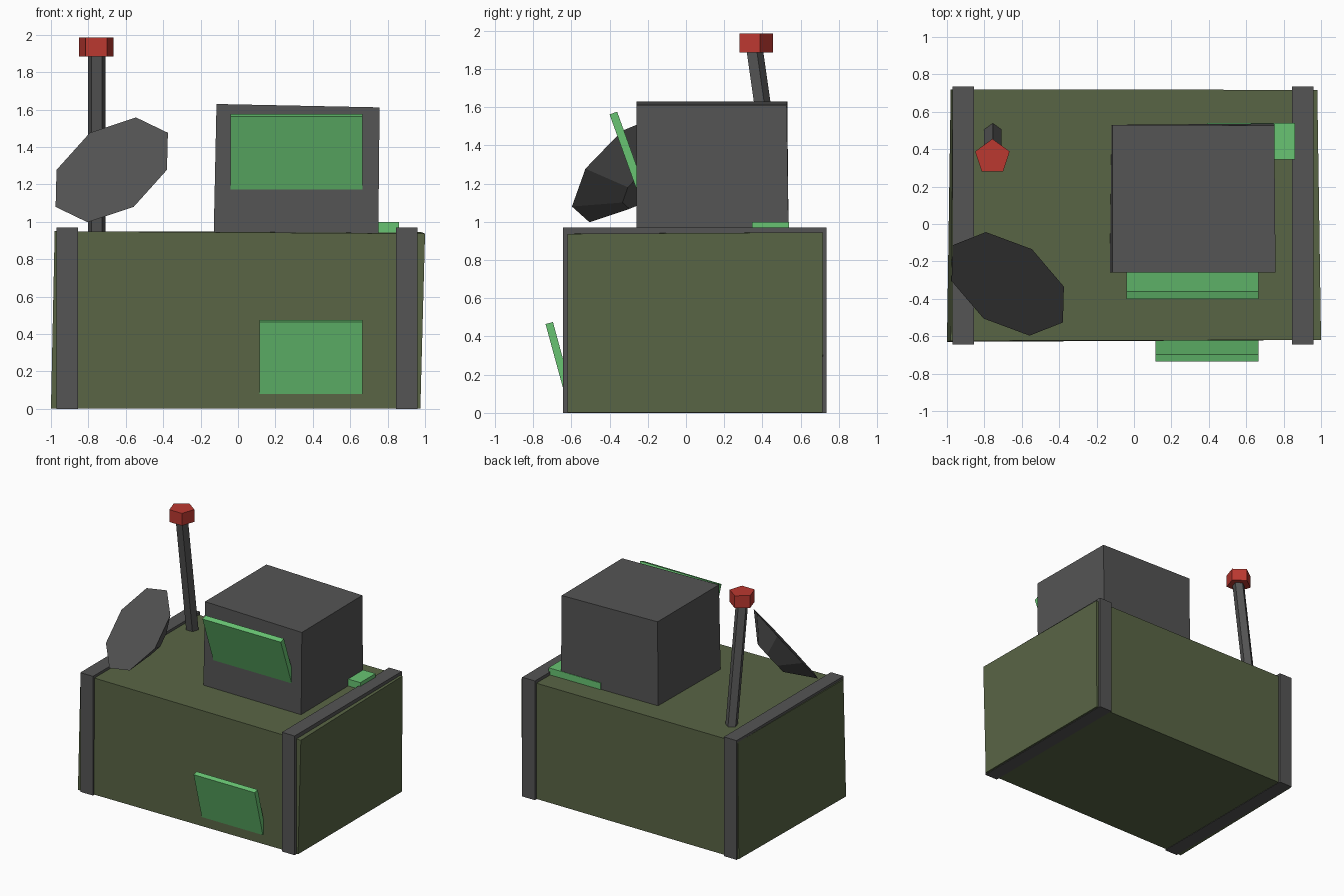
import bpy
from math import sin, cos, pi
from mathutils import Vector

if "Cube" in bpy.data.objects:
    bpy.data.objects.remove(bpy.data.objects["Cube"])


def material(name, rgb):
    m = bpy.data.materials.new(name)
    m.diffuse_color = (*rgb, 1)
    m.use_nodes = True
    m.node_tree.nodes["Principled BSDF"].inputs["Base Color"].default_value = m.diffuse_color
    return m


OLIVE = material("olive", (0.10, 0.13, 0.06))
GREEN = material("green", (0.14, 0.55, 0.17))
RED = material("red", (0.50, 0.04, 0.03))
DARK = material("dark_grey", (0.09, 0.09, 0.09))


def loft(name, bottom, top, mat):
    """Closed flat-faced solid between two rings, each anticlockwise seen from the top."""
    n = len(bottom)
    faces = [tuple(reversed(range(n))), tuple(range(n, 2 * n))]
    faces += [(i, (i + 1) % n, n + (i + 1) % n, n + i) for i in range(n)]
    mesh = bpy.data.meshes.new(name)
    mesh.from_pydata([tuple(v) for v in list(bottom) + list(top)], [], faces)
    mesh.materials.append(mat)
    obj = bpy.data.objects.new(name, mesh)
    bpy.context.collection.objects.link(obj)
    return obj


def box(name, x0, x1, y0, y1, z0, z1, mat):
    ring = [(x0, y0), (x1, y0), (x1, y1), (x0, y1)]
    return loft(name, [(x, y, z0) for x, y in ring], [(x, y, z1) for x, y in ring], mat)


def polygon(center, r, sides, u=(1, 0, 0), v=(0, 1, 0), start=0.0):
    c, u, v = Vector(center), Vector(u), Vector(v)
    angles = [start + 2 * pi * i / sides for i in range(sides)]
    return [c + r * (cos(a) * u + sin(a) * v) for a in angles]


def tilted_panel(name, x0, x1, top, foot, thickness):
    """Slab whose outer face runs from foot to top in the y-z plane."""
    (ty, tz), (fy, fz) = top, foot
    along = Vector((0, ty - fy, tz - fz)).normalized()
    off = Vector((0, along.z, -along.y)) * thickness

    def ring(y, z):
        a, b = Vector((x0, y, z)), Vector((x1, y, z))
        return [a, b, b + off, a + off]
    return loft(name, ring(fy, fz), ring(ty, tz), GREEN)


# Slightly crooked main crate
loft("crate_body",
     [(-1.0, -0.63, 0.003), (0.975, -0.62, 0.003), (0.975, 0.715, 0.003), (-0.98, 0.72, 0.003)],
     [(-0.98, -0.625, 0.95), (1.0, -0.62, 0.937), (0.98, 0.717, 0.945), (-0.97, 0.72, 0.95)], OLIVE)

# Straps around the crate ends
for name, x in (("left_strap", -0.97), ("right_strap", 0.845)):
    box(name, x, x + 0.115, -0.643, 0.735, 0, 0.97, DARK)

# Crooked monitor housing
loft("monitor_housing",
     [(-0.13, -0.26, 0.93), (0.75, -0.26, 0.93), (0.75, 0.537, 0.93), (-0.12, 0.53, 0.93)],
     [(-0.115, -0.26, 1.63), (0.757, -0.26, 1.612), (0.75, 0.527, 1.612), (-0.115, 0.53, 1.63)], DARK)

# Green panels
tilted_panel("monitor_screen", -0.04, 0.665, (-0.40, 1.562), (-0.257, 1.165), 0.042)
tilted_panel("front_panel", 0.115, 0.665, (-0.735, 0.465), (-0.63, 0.08), 0.04)
box("top_plate", 0.39, 0.86, 0.345, 0.54, 0.93, 1.0, GREEN)

# Leaning antenna with beacon
loft("antenna_mast", polygon((-0.755, 0.495, 0.92), 0.048, 5, start=pi / 2),
     polygon((-0.755, 0.355, 1.90), 0.048, 5, start=pi / 2), DARK)
loft("antenna_beacon", polygon((-0.757, 0.358, 1.885), 0.097, 5, start=pi / 2),
     polygon((-0.757, 0.358, 1.985), 0.097, 5, start=pi / 2), RED)

# Octagonal dish, facing front, up and left
axis = Vector((-0.44, -0.63, 0.62)).normalized()
side = Vector((0.82, -0.573, 0)).normalized()
up = axis.cross(side)
rim = Vector((-0.675, -0.32, 1.278))
loft("dish", polygon(rim - axis * 0.155, 0.145, 8, side, up),
     polygon(rim, 0.36, 8, side, up), DARK)
